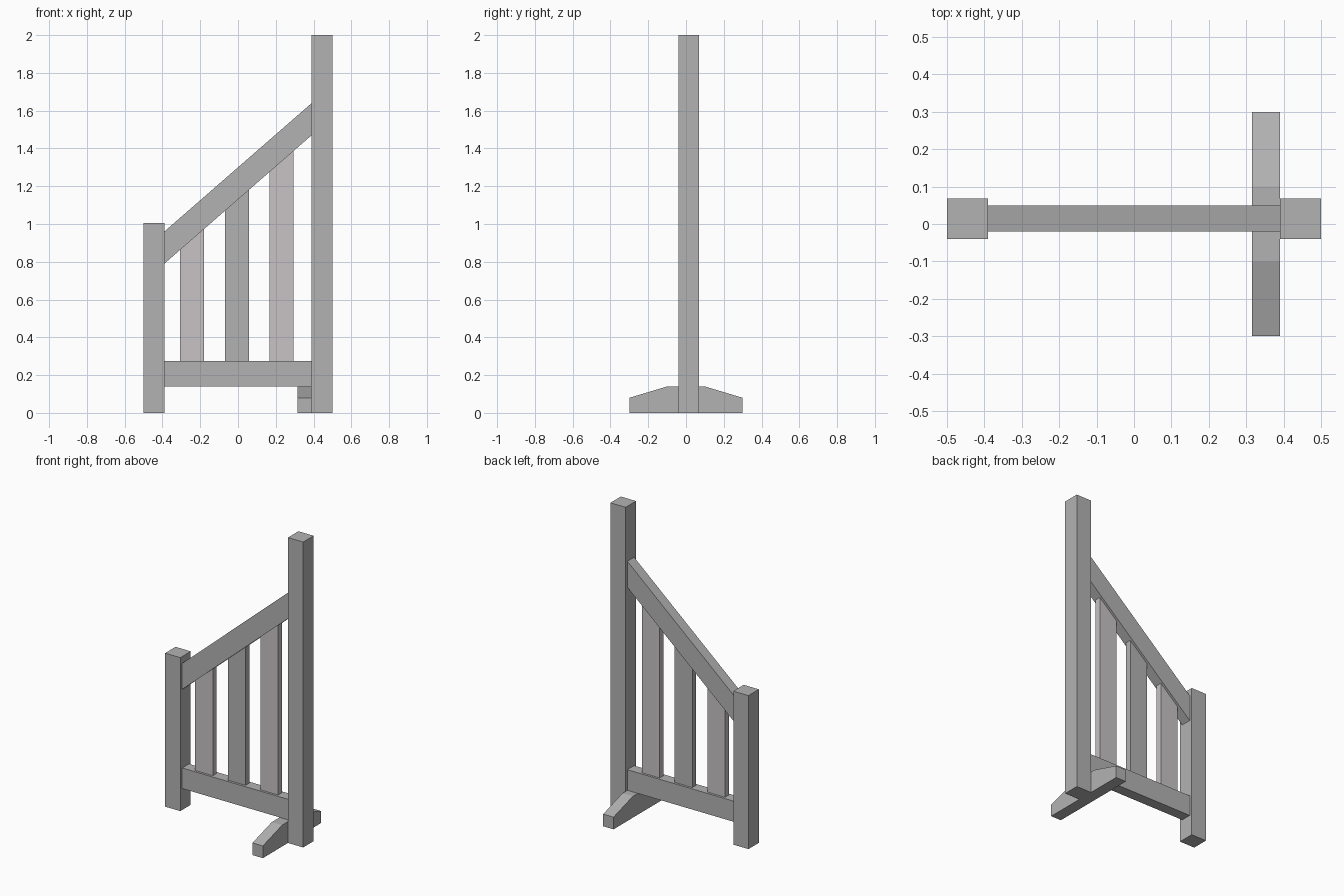
import bpy
import bmesh

cube = bpy.data.objects.get("Cube")
if cube:
    bpy.data.objects.remove(cube, do_unlink=True)


def material(name, rgb):
    m = bpy.data.materials.new(name)
    m.use_nodes = True
    m.diffuse_color = (*rgb, 1)
    m.node_tree.nodes["Principled BSDF"].inputs["Base Color"].default_value = (*rgb, 1)
    return m


grey = material("grey paint", (0.45, 0.45, 0.45))
pale = material("pale pinkish grey paint", (0.578, 0.546, 0.558))


def prism(name, profile, low, high, mat, axis="y"):
    """Extrude a flat profile (u, z) from low to high along the x or y axis."""
    bm = bmesh.new()

    def place(u, z, d):
        return (u, d, z) if axis == "y" else (d, u, z)

    ends = [[bm.verts.new(place(u, z, d)) for u, z in profile] for d in (low, high)]
    for ring in ends:
        bm.faces.new(ring)
    n = len(profile)
    for i in range(n):
        j = (i + 1) % n
        bm.faces.new((ends[0][i], ends[0][j], ends[1][j], ends[1][i]))
    bmesh.ops.recalc_face_normals(bm, faces=bm.faces)
    mesh = bpy.data.meshes.new(name)
    bm.to_mesh(mesh)
    bm.free()
    mesh.materials.append(mat)
    obj = bpy.data.objects.new(name, mesh)
    bpy.context.collection.objects.link(obj)
    return obj


def rect(x0, x1, z0, z1):
    return [(x0, z0), (x1, z0), (x1, z1), (x0, z1)]


INNER = 0.39                 # inner faces of the posts
RAIL_LOW, RAIL_HIGH = 0.79, 1.47   # underside of the sloping rail at each post
RAIL_DEPTH = 0.17
RAIL_Y = (-0.02, 0.05)
SILL_TOP = 0.275


def underside(x):
    return RAIL_LOW + (x + INNER) / (2 * INNER) * (RAIL_HIGH - RAIL_LOW)


# Posts
prism("short_post", rect(-0.5, -INNER, 0, 1.005), -0.04, 0.068, grey)
prism("tall_post", rect(INNER, 0.5, 0, 2), -0.04, 0.068, grey)

# Rails
prism("bottom_rail", rect(-INNER, INNER, 0.14, SILL_TOP), *RAIL_Y, grey)
prism("sloping_rail",
      [(-INNER, RAIL_LOW), (INNER, RAIL_HIGH),
       (INNER, RAIL_HIGH + RAIL_DEPTH), (-INNER, RAIL_LOW + RAIL_DEPTH)],
      *RAIL_Y, grey)

# Upright slats cut to the slope of the rail
for side, x, mat in (("right", -0.243, pale), ("middle", -0.006, grey), ("left", 0.23, pale)):
    a, b = x - 0.064, x + 0.064
    prism(side + "_slat",
          [(a, SILL_TOP), (b, SILL_TOP), (b, underside(b)), (a, underside(a))],
          -0.005, 0.035, mat)

# Cross foot with tapered ends
prism("foot",
      [(-0.3, 0), (0.3, 0), (0.3, 0.08), (0.1, 0.14), (-0.1, 0.14), (-0.3, 0.08)],
      0.315, INNER, grey, axis="x")
